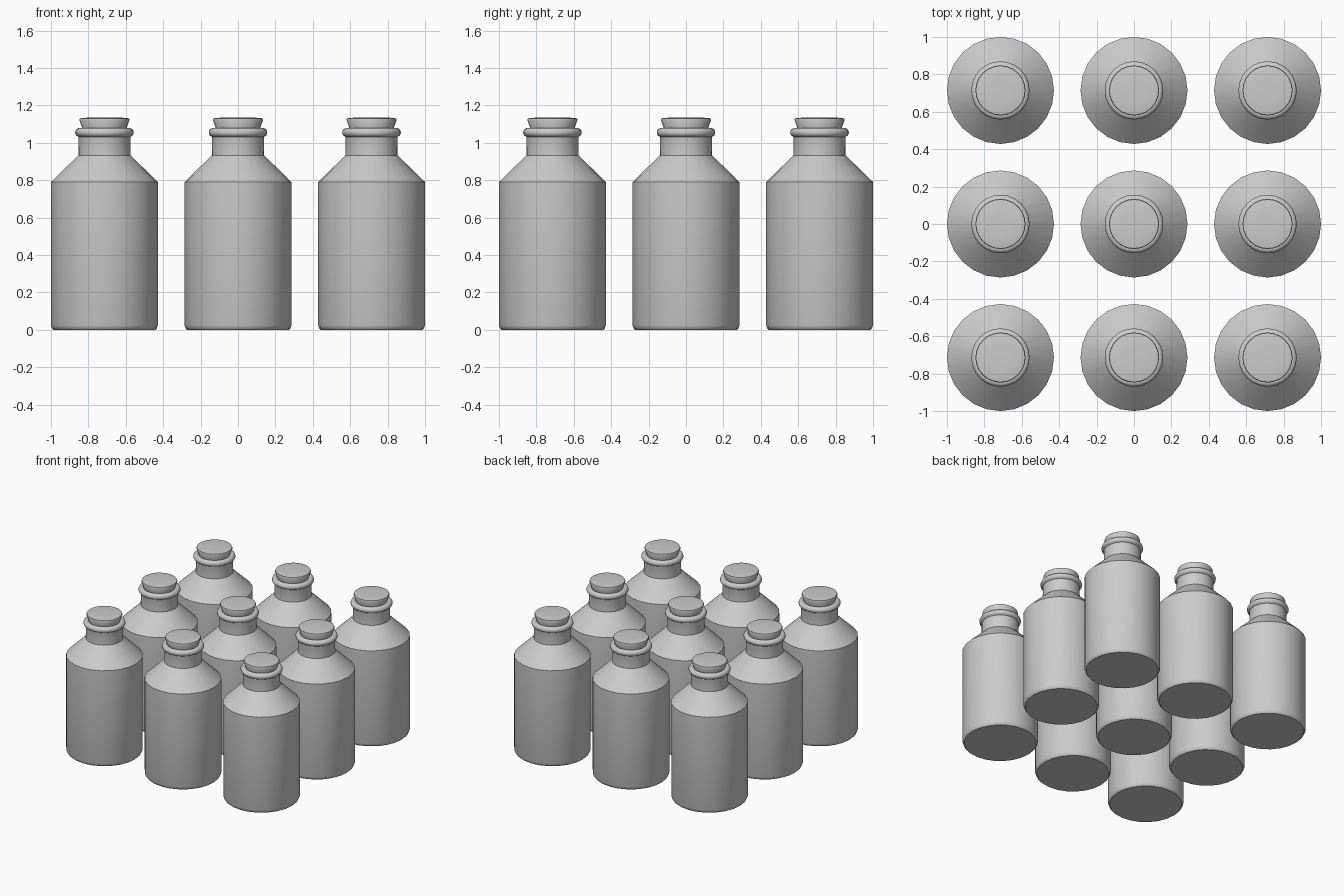
import bpy, bmesh, math

if "Cube" in bpy.data.objects:
    bpy.data.objects.remove(bpy.data.objects["Cube"])

SIDES = 24
PITCH = 0.714


def lathe(name, profile, angle):
    """Spin an (r, z) profile around z, closing both ends with flat caps."""
    bm = bmesh.new()
    rings = []
    for r, z in profile:
        rings.append([bm.verts.new((r * math.cos(2 * math.pi * i / SIDES),
                                    r * math.sin(2 * math.pi * i / SIDES), z))
                      for i in range(SIDES)])
    for a, b in zip(rings, rings[1:]):
        for i in range(SIDES):
            j = (i + 1) % SIDES
            bm.faces.new((a[i], a[j], b[j], b[i]))
    bm.faces.new(rings[0][::-1])
    bm.faces.new(rings[-1])
    bmesh.ops.recalc_face_normals(bm, faces=bm.faces)
    mesh = bpy.data.meshes.new(name)
    bm.to_mesh(mesh)
    bm.free()
    ob = bpy.data.objects.new(name, mesh)
    bpy.context.collection.objects.link(ob)
    bpy.ops.object.select_all(action='DESELECT')
    ob.select_set(True)
    bpy.context.view_layer.objects.active = ob
    bpy.ops.object.shade_smooth_by_angle(angle=math.radians(angle))
    return ob


# Bottle: chamfered base, straight body, sloped shoulder, neck, rolled lip, mouth
lip = [(0.133 + 0.024 * math.cos(math.radians(a)),
        1.055 + 0.024 * math.sin(math.radians(a))) for a in range(-75, 136, 30)]
bottle = lathe("bottle",
               [(0.272, 0.0), (0.280, 0.007), (0.286, 0.025), (0.286, 0.79),
                (0.140, 0.932), (0.139, 1.031)] + lip + [(0.112, 1.06), (0.108, 1.0)],
               35)

# Cork: tapered plug with a softly crowned top
cork = lathe("cork",
             [(0.106, 1.005), (0.116, 1.07), (0.134, 1.122), (0.131, 1.130),
              (0.115, 1.133), (0.06, 1.135)],
             50)

# Three by three grid of corked bottles sharing the same meshes
for part in (bottle, cork):
    for row in range(3):
        for col in range(3):
            ob = part if row == col == 0 else part.copy()
            if ob is not part:
                bpy.context.collection.objects.link(ob)
            ob.name = f"{part.data.name}_{row + 1}_{col + 1}"
            ob.location = ((col - 1) * PITCH, (row - 1) * PITCH, 0)
